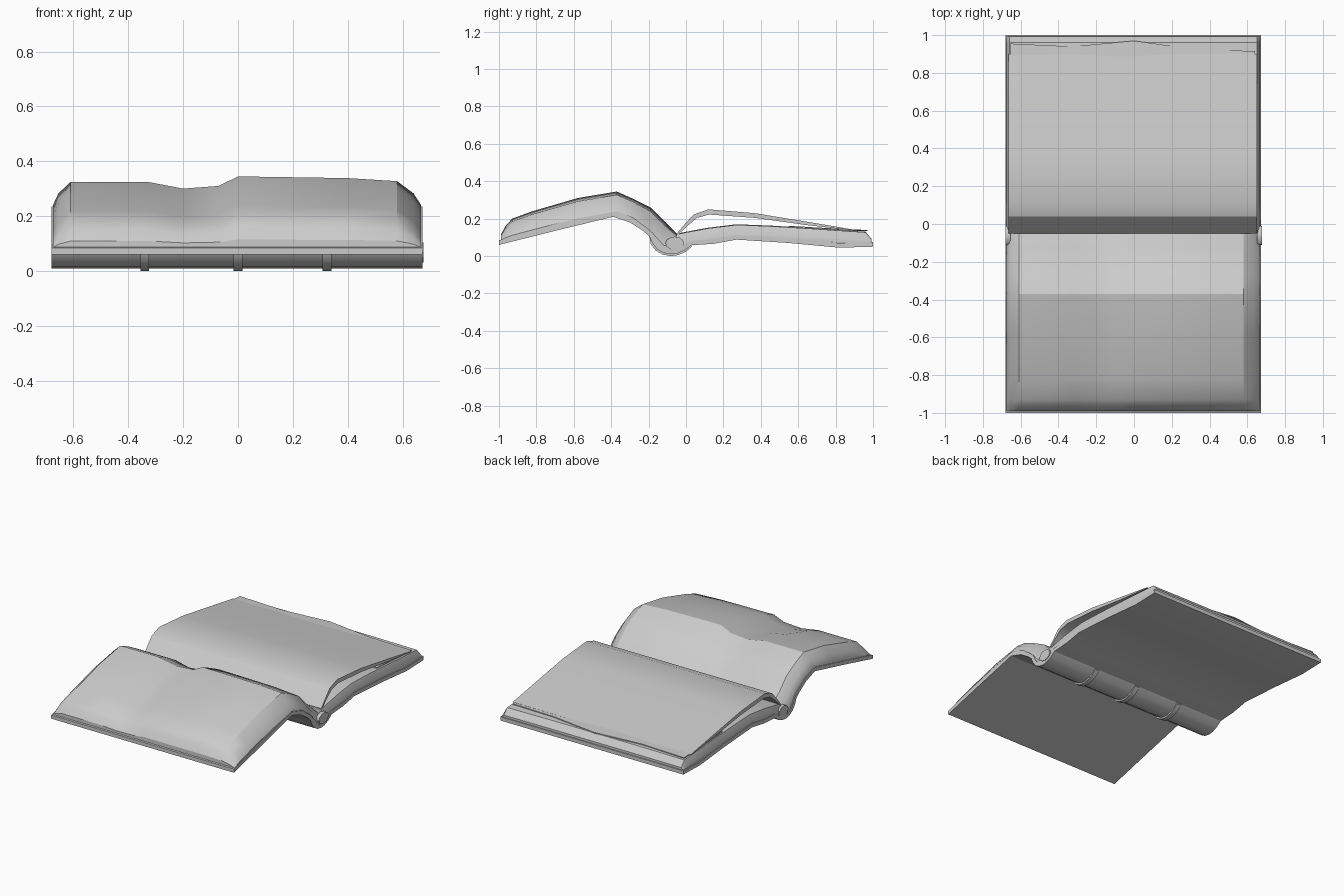
import bpy, bmesh, math
from mathutils import Vector

if "Cube" in bpy.data.objects:
    bpy.data.objects.remove(bpy.data.objects["Cube"])

# Underside of the whole cover, as (y, z)
UNDER = [(-1, .06), (-.7, .135), (-.39, .21), (-.3, .18), (-.23, .135), (-.195, .105),
         (-.18, .07), (-.155, .037), (-.12, .017), (-.08, .01), (-.045, .015), (-.005, .032),
         (.03, .058), (.15, .066), (.27, .088), (.55, .07), (.82, .045), (1, .05)]


def interp(pts, t):
    for (a, b), (c, d) in zip(pts, pts[1:]):
        if t <= c:
            return b + (d - b) * max(0, (t - a) / (c - a))
    return pts[-1][1]


def loft(name, rings, angle=28):
    """Skin closed rings of points and cap both ends."""
    bm = bmesh.new()
    rows = [[bm.verts.new(p) for p in r] for r in rings]
    n = len(rows[0])
    for a, b in zip(rows, rows[1:]):
        for i in range(n):
            j = (i + 1) % n
            bm.faces.new((a[i], a[j], b[j], b[i]))
    bm.faces.new(rows[0])
    bm.faces.new(rows[-1][::-1])
    bmesh.ops.recalc_face_normals(bm, faces=bm.faces)
    me = bpy.data.meshes.new(name)
    bm.to_mesh(me)
    bm.free()
    ob = bpy.data.objects.new(name, me)
    bpy.context.collection.objects.link(ob)
    bpy.context.view_layer.objects.active = ob
    ob.select_set(True)
    bpy.ops.object.shade_smooth_by_angle(angle=math.radians(angle))
    ob.select_set(False)
    return ob


def offset(path, d):
    """Shift a (y, z) path along its upward normals."""
    out = []
    for i, p in enumerate(path):
        a, b = Vector(path[max(i - 1, 0)]), Vector(path[min(i + 1, len(path) - 1)])
        t = (b - a).normalized()
        out.append((p[0] - t.y * d, p[1] + t.x * d))
    out[0] = (path[0][0], out[0][1])
    out[-1] = (path[-1][0], out[-1][1])
    return out


def band(name, path, lo, hi, x0, x1):
    ring = offset(path, hi) + offset(path, lo)[::-1]
    return loft(name, [[(x, y, z) for y, z in ring] for x in (x0, x1)])


# Cover with its rounded spine, and the raised spine bands
band("cover", UNDER, 0, .025, -.68, .672)
for x in (-.34, 0, .325):
    band("spine_band", UNDER[5:13], -.01, .005, x - .016, x + .016)


def page_block(name, top, stations):
    """Page stack: top profile pressed down towards the cover by k at each x."""
    rings = []
    for x, k in stations:
        base = [(y, interp(UNDER, y) + .018) for y, z in top]
        up = [(y, b + (z - b) * k) for (y, z), (_, b) in zip(top, base)]
        rings.append([(x, y, z) for y, z in up + base[::-1]])
    return loft(name, rings)


# Page stacks on both sides of the gutter
page_block("left_pages",
           [(-.99, .115), (-.965, .16), (-.93, .2), (-.82, .24), (-.58, .31), (-.37, .345),
            (-.28, .305), (-.19, .26), (-.12, .19), (-.05, .12)],
           [(-.675, .15), (-.655, .5), (-.61, .84), (-.33, .84), (-.2, .64), (-.07, .72),
            (0, 1), (.4, .95), (.58, .86), (.64, .5), (.668, .15)])
page_block("right_pages",
           [(-.05, .12), (0, .13), (.12, .152), (.27, .17), (.45, .163), (.64, .152),
            (.96, .13), (.993, .09)],
           [(-.675, .3), (-.66, .95), (-.33, 1), (.33, 1), (.65, .95), (.668, .3)])

# Lifted pages arching out of the gutter
TOP = [(-.05, .12), (0, .178), (.04, .222), (.12, .25), (.37, .229), (.65, .183), (.9, .141)]
LOW = [(-.045, .112), (.012, .165), (.06, .205), (.125, .222), (.37, .204), (.65, .165), (.9, .137)]
loft("lifted_pages", [[(x, y, z) for y, z in TOP + LOW[::-1]]
                      for x in (-.665, -.3, .3, .65)])

# Loose sheet with a wavy edge lying on the right stack
rings = []
for x, e in ((-.655, .955), (-.33, .94), (0, .97), (.33, .925), (.64, .915)):
    up = [(.55, .162), (.75, .15), (e, .139)]
    rings.append([(x, y, z) for y, z in up] + [(x, y, z - .006) for y, z in up[::-1]])
loft("loose_sheet", rings)

# Headbands at both ends of the spine
for x0, x1 in ((-.68, -.655), (.652, .677)):
    ring = [(-.06 + .05 * math.cos(a), .068 + .036 * math.sin(a))
            for a in (i * math.tau / 12 for i in range(12))]
    loft("headband", [[(x, y, z) for y, z in ring] for x in (x0, x1)])
